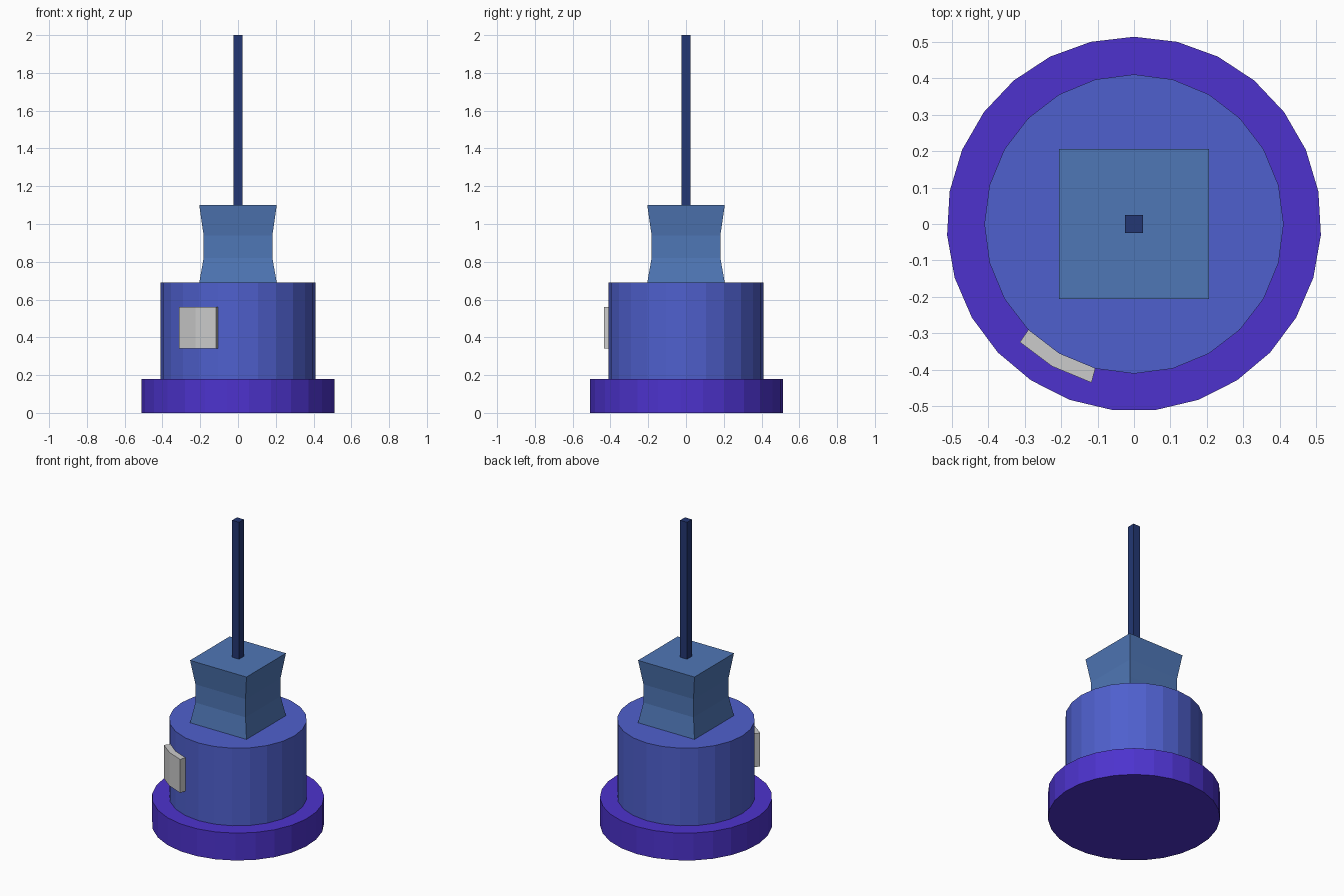
import bpy, bmesh
from math import radians, sin, cos, sqrt

if "Cube" in bpy.data.objects:
    bpy.data.objects.remove(bpy.data.objects["Cube"])


def linear(c):
    return tuple((v / 255) ** 2.2 for v in c) + (1.0,)


def loft(name, rings, color=None):
    """Closed solid through equal-length rings of points, flat shaded."""
    bm = bmesh.new()
    loops = [[bm.verts.new(p) for p in ring] for ring in rings]
    n = len(loops[0])
    for a, b in zip(loops, loops[1:]):
        for i in range(n):
            j = (i + 1) % n
            bm.faces.new((a[i], a[j], b[j], b[i]))
    bm.faces.new(loops[0][::-1])
    bm.faces.new(loops[-1])
    bmesh.ops.recalc_face_normals(bm, faces=bm.faces)
    mesh = bpy.data.meshes.new(name)
    bm.to_mesh(mesh)
    bm.free()
    if color:
        mat = bpy.data.materials.new(name + "_material")
        mat.diffuse_color = linear(color)
        mat.use_nodes = True
        mat.node_tree.nodes["Principled BSDF"].inputs["Base Color"].default_value = mat.diffuse_color
        mesh.materials.append(mat)
    obj = bpy.data.objects.new(name, mesh)
    bpy.context.collection.objects.link(obj)
    return obj


def prism(name, sides, profile, color, start=90):
    """Regular polygon swept up a profile of (radius, height)."""
    angles = [radians(start + 360 * i / sides) for i in range(sides)]
    return loft(name, [[(r * cos(a), r * sin(a), z) for a in angles]
                       for r, z in profile], color)


D = sqrt(2)  # half width to corner radius for square parts

# Wide round foot and main drum
prism("base_disc", 27, [(0.513, 0), (0.513, 0.18)], (78, 54, 204))
prism("drum", 24, [(0.41, 0.18), (0.41, 0.69)], (80, 96, 204))

# Square block with a pinched waist
prism("waisted_block", 4,
      [(0.205 * D, 0.69), (0.182 * D, 0.82), (0.182 * D, 0.94), (0.205 * D, 1.10)],
      (80, 118, 180), 45)

# Thin square mast
prism("mast", 4, [(0.025 * D, 1.10), (0.025 * D, 2.0)], (40, 58, 115), 45)

# Plain raised plate following two drum facets
plan = [(0.409, a) for a in (225, 240, 255)] + [(0.45, a) for a in (255, 240, 226)]
loft("raised_plate", [[(r * cos(radians(a)), r * sin(radians(a)), z)
                       for r, a in plan] for z in (0.34, 0.56)])
